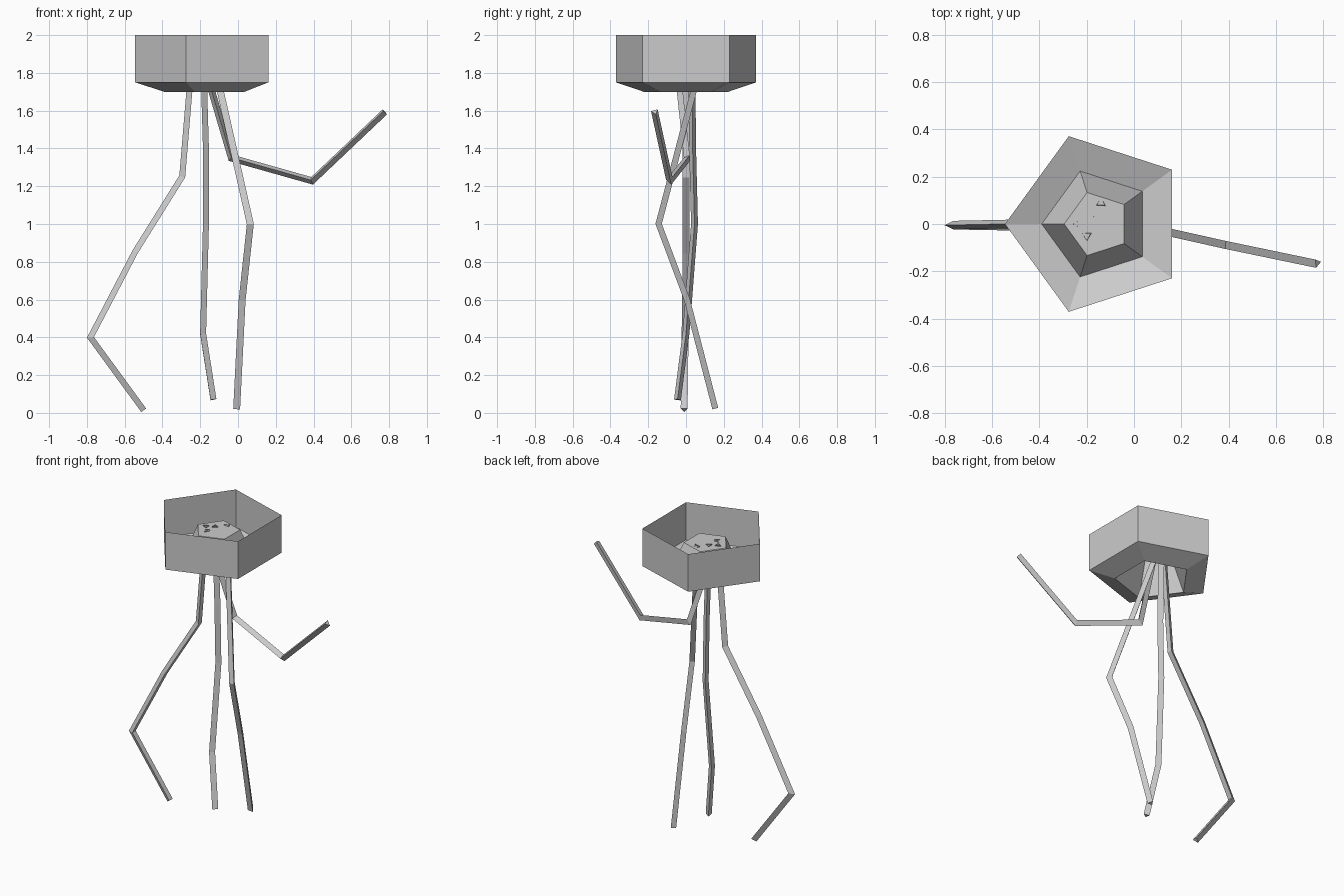
import bpy, bmesh, math
from mathutils import Vector

if "Cube" in bpy.data.objects:
    bpy.data.objects.remove(bpy.data.objects["Cube"])

CX = -0.155  # axis of the pentagonal head


def finish(name, bm):
    bmesh.ops.recalc_face_normals(bm, faces=bm.faces)
    mesh = bpy.data.meshes.new(name)
    bm.to_mesh(mesh)
    bm.free()
    obj = bpy.data.objects.new(name, mesh)
    bpy.context.collection.objects.link(obj)
    return obj


def bridge(bm, a, b):
    n = len(a)
    for i in range(n):
        j = (i + 1) % n
        bm.faces.new((a[i], a[j], b[j], b[i]))


def head(name, profile):
    """Open five-sided bowl from (radius, height) pairs, closed at the last ring."""
    bm = bmesh.new()
    rings = []
    for r, z in profile:
        angles = [math.pi + k * math.tau / 5 for k in range(5)]
        rings.append([bm.verts.new((CX + r * math.cos(a), r * math.sin(a), z)) for a in angles])
    for a, b in zip(rings, rings[1:]):
        bridge(bm, a, b)
    bm.faces.new(rings[-1])
    return finish(name, bm)


def limb(name, path, angle, radius=0.021):
    """Triangular tube with mitred joints, open at the top and capped at the foot."""
    pts = [Vector(p) for p in path]
    dirs = [(b - a).normalized() for a, b in zip(pts, pts[1:])]
    bm = bmesh.new()
    # starting triangle, square to the first segment
    d = dirs[0]
    point = Vector((math.cos(angle), math.sin(angle), 0))
    u = (point - d * point.dot(d)).normalized()
    v = d.cross(u)
    corners = []
    for k in range(3):
        a = k * math.tau / 3
        corners.append(pts[0] + radius * (u * math.cos(a) + v * math.sin(a)))
    ring = [bm.verts.new(c) for c in corners]
    # slide corners along each segment to the mitre plane of the next joint
    for i, d in enumerate(dirs):
        end = pts[i + 1]
        n = (d + dirs[i + 1]).normalized() if i + 1 < len(dirs) else d
        corners = [c + d * ((end - c).dot(n) / d.dot(n)) for c in corners]
        new = [bm.verts.new(c) for c in corners]
        bridge(bm, ring, new)
        ring = new
    bm.faces.new(ring)
    return finish(name, bm)


# Head: tall rim, sloped underside, raised inner plate
head("head", [(0.39, 2.0), (0.39, 1.75), (0.235, 1.70), (0.14, 1.905)])

# Three legs and the raised arm
limb("left_leg", [(-0.235, 0, 1.91), (-0.29, 0, 1.25), (-0.54, 0, 0.85),
                  (-0.775, -0.005, 0.40), (-0.495, -0.01, 0.017)], math.pi)
limb("middle_leg", [(-0.19, 0.03, 1.91), (-0.175, 0.035, 1.40), (-0.175, 0.045, 1.0),
                    (-0.19, 0.0, 0.42), (-0.135, -0.045, 0.07)], 0)
limb("right_leg", [(-0.14, 0.09, 1.91), (0.065, -0.15, 1.0),
                   (0.022, 0.0, 0.60), (-0.007, 0.15, 0.022)], math.pi / 2)
limb("arm", [(-0.20, -0.05, 1.91), (-0.035, 0.01, 1.35),
             (0.39, -0.085, 1.23), (0.775, -0.165, 1.595)], -math.pi / 2)
